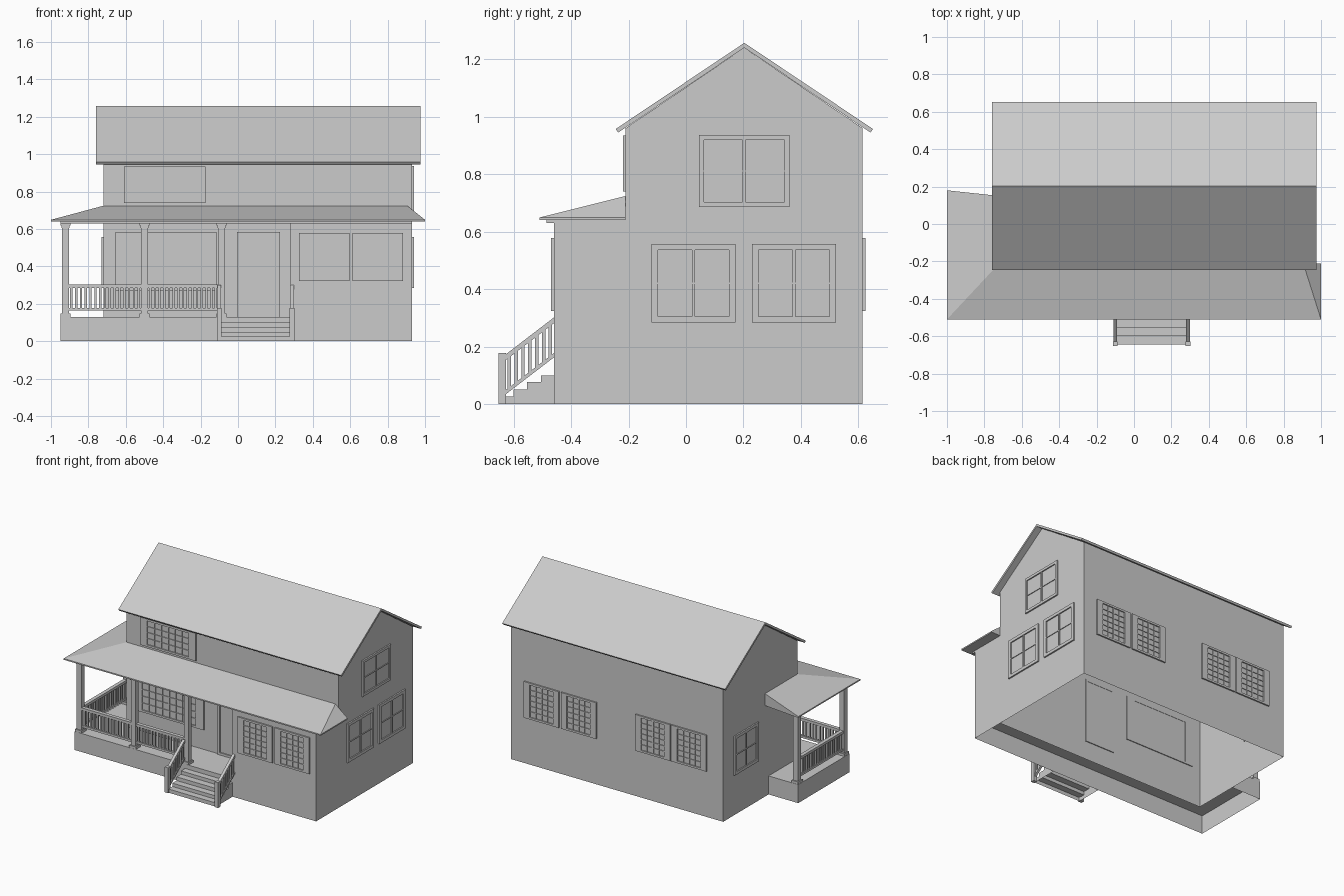
import bpy, bmesh, math
from mathutils import Matrix, Vector

if "Cube" in bpy.data.objects:
    bpy.data.objects.remove(bpy.data.objects["Cube"])

GREY = (0.6, 0.6, 0.6, 1)
mat = bpy.data.materials.new("plain grey")
mat.use_nodes = True
mat.diffuse_color = GREY
mat.node_tree.nodes["Principled BSDF"].inputs["Base Color"].default_value = GREY


def finish(name, bm):
    bmesh.ops.recalc_face_normals(bm, faces=bm.faces)
    mesh = bpy.data.meshes.new(name)
    bm.to_mesh(mesh)
    bm.free()
    mesh.materials.append(mat)
    obj = bpy.data.objects.new(name, mesh)
    bpy.context.collection.objects.link(obj)
    return obj


def add_box(bm, p, q):
    """Box between two opposite corners."""
    p, q = Vector(p), Vector(q)
    size = [abs(c) for c in q - p]
    m = Matrix.Translation((p + q) / 2) @ Matrix.Diagonal((*size, 1))
    return bmesh.ops.create_cube(bm, size=1, matrix=m)["verts"]


def add_prism(bm, profile, x0, x1):
    """Side profile of (y, z) points drawn out along x."""
    a = [bm.verts.new((x0, y, z)) for y, z in profile]
    b = [bm.verts.new((x1, y, z)) for y, z in profile]
    bm.faces.new(a)
    bm.faces.new(b[::-1])
    for i in range(len(a)):
        j = (i + 1) % len(a)
        bm.faces.new((a[i], a[j], b[j], b[i]))


def drop_faces(bm, test):
    """Leave a shell open where the test on the face centre holds."""
    gone = [f for f in bm.faces if test(f.calc_center_median())]
    bmesh.ops.delete(bm, geom=gone, context="FACES")


LEFT, RIGHT, FRONT, BACK = -0.72, 0.93, -0.21, 0.615
PORCH, FLOOR, RIDGE = -0.46, 0.13, 0.203

# Main walls, open underneath
bm = bmesh.new()
add_prism(bm, [(FRONT, 0), (BACK, 0), (BACK, 0.96), (RIDGE, 1.24), (FRONT, 0.96)], LEFT, RIGHT)
drop_faces(bm, lambda c: c.z < 0.01)
finish("main_walls", bm)

# Gable roof
bm = bmesh.new()
add_prism(bm, [(-0.245, 0.957), (RIDGE, 1.257), (0.651, 0.957), (0.642, 0.945),
               (RIDGE, 1.24), (-0.236, 0.945)], -0.76, 0.975)
finish("main_roof", bm)

# Front room beside the porch
bm = bmesh.new()
add_box(bm, (0.28, PORCH, FLOOR), (RIGHT, FRONT, 0.64))
drop_faces(bm, lambda c: c.z < FLOOR + 0.01 or c.y > FRONT - 0.01)
finish("front_room", bm)

# Porch floor with a hollow skirt below
bm = bmesh.new()
plan = [(LEFT, 0.11), (-0.95, 0.11), (-0.95, PORCH), (RIGHT, PORCH), (RIGHT, FRONT), (LEFT, FRONT)]
top = [bm.verts.new((x, y, FLOOR)) for x, y in plan]
low = [bm.verts.new((x, y, 0)) for x, y in plan]
bm.faces.new(top)
for i in range(4):
    bm.faces.new((top[i], top[i + 1], low[i + 1], low[i]))
bmesh.ops.delete(bm, geom=[v for v in bm.verts if not v.link_faces], context="VERTS")
finish("porch_base", bm)

# Hipped porch roof wrapping the corner
bm = bmesh.new()
plan = [(-1, -0.51), (1, -0.51), (1, FRONT), (LEFT, FRONT), (LEFT, 0.15), (-1, 0.18)]
low = [bm.verts.new((x, y, 0.64)) for x, y in plan]
eave = [bm.verts.new((x, y, 0.649)) for x, y in plan]
hip, hip_end, tail = [bm.verts.new((x, y, 0.724)) for x, y in
                      ((LEFT, FRONT), (0.905, FRONT), (LEFT, 0.15))]
bm.faces.new(low)
for i in range(6):
    j = (i + 1) % 6
    bm.faces.new((low[i], low[j], eave[j], eave[i]))
bm.faces.new((eave[0], eave[1], hip_end, hip))
bm.faces.new((eave[1], eave[2], hip_end))
bm.faces.new((eave[5], eave[0], hip, tail))
bm.faces.new((eave[4], eave[5], tail))
bm.faces.new((eave[2], eave[3], hip, hip_end))
bm.faces.new((eave[3], eave[4], tail, hip))
finish("porch_roof", bm)

# Beam under the porch eaves
bm = bmesh.new()
add_box(bm, (-0.95, -0.485, 0.63), (RIGHT, -0.42, 0.641))
add_box(bm, (-0.95, -0.42, 0.63), (-0.89, 0.11, 0.641))
finish("porch_beam", bm)

# Porch columns with base and capital
POST_X, POST_Y = -0.922, -0.433
for n, (x, y) in enumerate([(POST_X, POST_Y), (-0.5, POST_Y), (-0.088, POST_Y), (POST_X, 0.082)]):
    bm = bmesh.new()
    for r, z0, z1 in ((0.026, FLOOR, 0.147), (0.018, 0.147, 0.605),
                      (0.022, 0.605, 0.618), (0.026, 0.618, 0.631)):
        add_box(bm, (x - r, y - r, z0), (x + r, y + r, z1))
    finish(f"porch_column_{n + 1}", bm)


# Porch railings
def railing(name, a, b, along_x):
    bm = bmesh.new()

    def bar(u0, u1, r, z0, z1):
        if along_x:
            add_box(bm, (u0, POST_Y - r, z0), (u1, POST_Y + r, z1))
        else:
            add_box(bm, (POST_X - r, u0, z0), (POST_X + r, u1, z1))
    bar(a, b, 0.013, 0.285, 0.303)
    bar(a, b, 0.01, 0.163, 0.178)
    count = round((b - a) / 0.025)
    for i in range(count):
        u = a + (i + 0.5) * (b - a) / count
        bar(u - 0.006, u + 0.006, 0.006, 0.178, 0.285)
    finish(name, bm)


railing("front_railing_outer", POST_X + 0.018, -0.518, True)
railing("front_railing_inner", -0.482, -0.106, True)
railing("side_railing", POST_Y + 0.018, 0.064, False)

# Entrance steps
bm = bmesh.new()
add_prism(bm, [(PORCH, 0), (-0.645, 0), (-0.645, 0.026), (-0.6, 0.026), (-0.6, 0.05),
               (-0.553, 0.05), (-0.553, 0.076), (-0.505, 0.076), (-0.505, 0.1), (PORCH, 0.1)],
          -0.09, 0.28)
drop_faces(bm, lambda c: c.z < 0.001)
finish("entrance_steps", bm)

# Sloping stair railings with newel posts
for side, x in (("right", -0.1), ("left", 0.289)):
    bm = bmesh.new()
    add_box(bm, (x - 0.013, -0.653, 0), (x + 0.013, -0.627, 0.178))
    y0, y1, rise = -0.627, PORCH, 0.128
    for z, h, r in ((0.153, 0.02, 0.01), (0.034, 0.015, 0.008)):
        add_prism(bm, [(y0, z), (y1, z + rise), (y1, z + rise + h), (y0, z + h)], x - r, x + r)
    for i in range(7):
        y = y0 + (i + 0.5) * (y1 - y0) / 7
        z = rise * (y - y0) / (y1 - y0)
        add_box(bm, (x - 0.006, y - 0.006, z + 0.045), (x + 0.006, y + 0.006, z + 0.157))
    finish(f"stair_railing_{side}", bm)

# Wall placements: map (along, outward, up) to world space
WALLS = {
    "front": lambda u, d, z: (u, FRONT - d, z),
    "room": lambda u, d, z: (u, PORCH - d, z),
    "back": lambda u, d, z: (u, BACK + d, z),
    "right": lambda u, d, z: (RIGHT + d, u, z),
    "left": lambda u, d, z: (LEFT - d, u, z),
}


# Framed opening: border, pane and glazing bars
def opening(name, wall, u0, u1, z0, z1, side, edge, cols, rows, bar=0.004):
    bm = bmesh.new()
    place = WALLS[wall]

    def slab(a, b, c, e, d0, d1):
        add_box(bm, place(a, d0, c), place(b, d1, e))
    a, b, c, e = u0 + side, u1 - side, z0 + edge, z1 - edge
    slab(u0, a, z0, z1, -0.006, 0.01)
    slab(b, u1, z0, z1, -0.006, 0.01)
    slab(a, b, z0, c, -0.006, 0.01)
    slab(a, b, e, z1, -0.006, 0.01)
    slab(a, b, c, e, -0.004, 0.002)
    for i in range(1, cols):
        u = a + (b - a) * i / cols
        r = bar if i * 2 == cols else bar / 2
        slab(u - r, u + r, c, e, 0, 0.008)
    for i in range(1, rows):
        z = c + (e - c) * i / rows
        slab(a, b, z - bar / 2, z + bar / 2, 0, 0.007)
    finish(name, bm)


opening("upper_front_window", "front", -0.61, -0.175, 0.74, 0.935, 0.055, 0.014, 6, 4)
opening("porch_window", "front", -0.655, -0.115, 0.27, 0.585, 0.06, 0.014, 8, 6)
opening("front_door", "front", -0.005, 0.225, FLOOR, 0.585, 0.016, 0.016, 1, 1)
for n, u in enumerate((0.325, 0.612)):
    opening(f"front_room_window_{n + 1}", "room", u, u + 0.27, 0.323, 0.578, 0.046, 0.014, 4, 6)
for n, u in enumerate((0.553, 0.264, -0.314, -0.595)):
    opening(f"back_window_{n + 1}", "back", u, u + 0.273, 0.323, 0.578, 0.046, 0.014, 4, 6)
opening("gable_window", "right", 0.045, 0.36, 0.685, 0.937, 0.018, 0.018, 2, 2, 0.005)
for n, u in enumerate((-0.12, 0.23)):
    opening(f"right_window_{n + 1}", "right", u, u + 0.292, 0.283, 0.557, 0.022, 0.021, 2, 2, 0.005)
opening("left_window", "left", 0.23, 0.5, 0.283, 0.557, 0.022, 0.021, 2, 2, 0.005)
